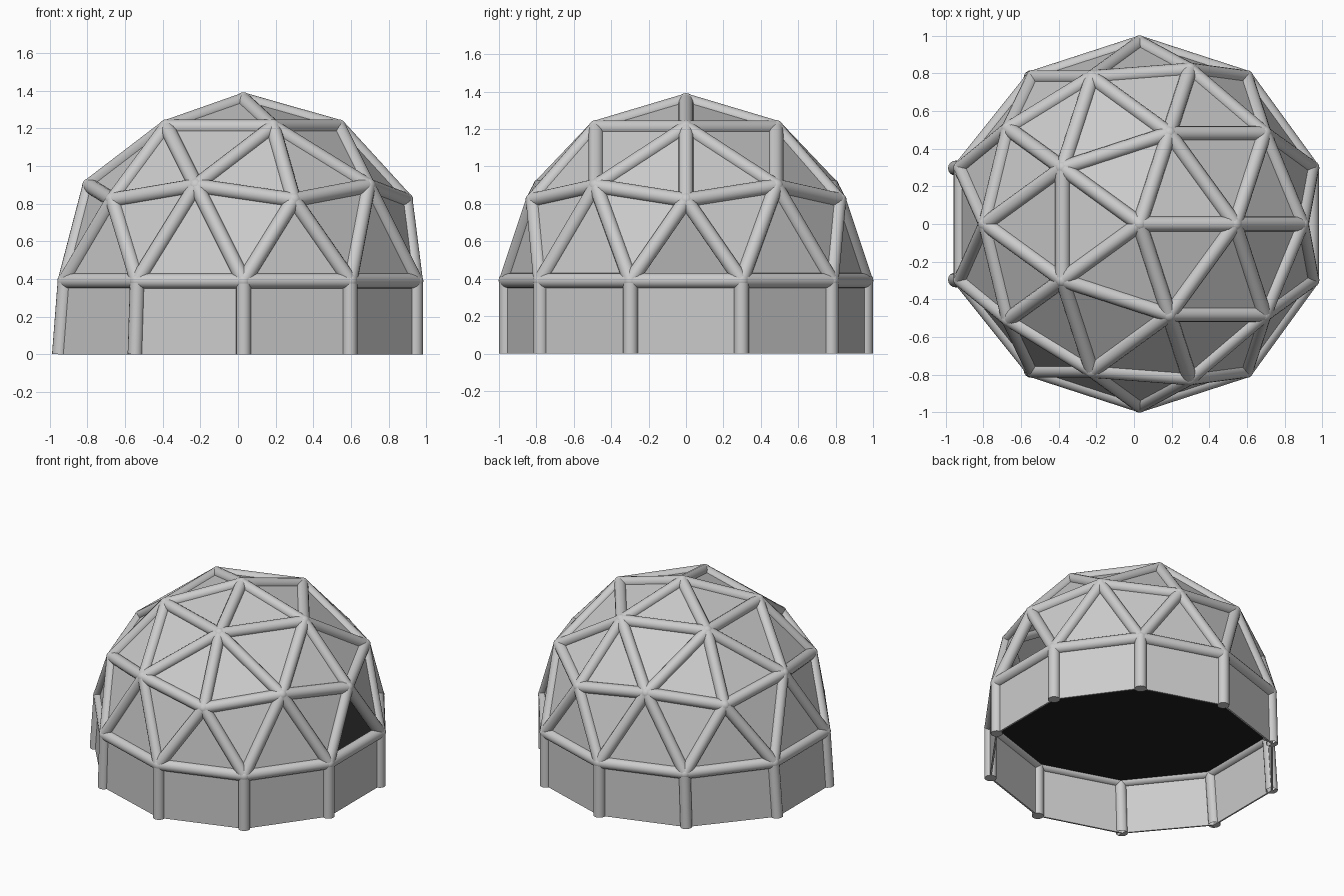
import bpy, bmesh
from mathutils import Vector, Matrix

if "Cube" in bpy.data.objects:
    bpy.data.objects.remove(bpy.data.objects["Cube"])

R, TUBE = 0.96, 0.04            # hub sphere radius, strut radius
C = Vector((0.03, 0, 0.39))     # dome centre


def finish(name, bm, smooth=True):
    bmesh.ops.recalc_face_normals(bm, faces=bm.faces)
    me = bpy.data.meshes.new(name)
    bm.to_mesh(me)
    bm.free()
    ob = bpy.data.objects.new(name, me)
    bpy.context.collection.objects.link(ob)
    if smooth:
        bpy.context.view_layer.objects.active = ob
        ob.select_set(True)
        bpy.ops.object.shade_smooth_by_angle(angle=0.7)
        ob.select_set(False)
    return ob


def tube(bm, a, b, r=TUBE):
    d = b - a
    m = Matrix.Translation((a + b) / 2) @ d.to_track_quat('Z', 'Y').to_matrix().to_4x4()
    bmesh.ops.create_cone(bm, cap_ends=True, segments=16, radius1=r, radius2=r,
                          depth=d.length, matrix=m)


def panels(name, polys):
    bm = bmesh.new()
    for p in polys:
        bm.faces.new([bm.verts.new(v) for v in p])
    ob = finish(name, bm, False)
    s = ob.modifiers.new("thickness", 'SOLIDIFY')
    s.thickness, s.offset = 0.012, 0
    return ob


# two-frequency geodesic layout, upper half only
geo = bmesh.new()
bmesh.ops.create_icosphere(geo, subdivisions=2, radius=R)
bmesh.ops.delete(geo, geom=[v for v in geo.verts if v.co.z < -0.05], context='VERTS')
rim_ids = {v.index for v in geo.verts if abs(v.co.z) < 0.05}
rim = [v for v in geo.verts if abs(v.co.z) < 0.05]
foot = {}
for v in geo.verts:
    far_left = v in rim and v.co.x < -0.85
    base = v.co.copy()
    v.co += C
    if far_left:                # the left wall bay flares outward
        v.co.x -= 0.035
    if v in rim:
        x = base.x + C.x
        if base.x < 0:
            x -= 0.065 if far_left else 0.012
        foot[v] = Vector((x, base.y + C.y, 0))
rim_edges = [e for e in geo.edges if all(v in foot for v in e.verts)]

# struts of the dome
bm = bmesh.new()
for e in geo.edges:
    tube(bm, e.verts[0].co, e.verts[1].co)
finish("dome_struts", bm)

# rounded hubs where struts meet
bm = bmesh.new()
for v in geo.verts:
    bmesh.ops.create_uvsphere(bm, u_segments=16, v_segments=10, radius=TUBE + 0.002,
                              matrix=Matrix.Translation(v.co))
finish("dome_hubs", bm)

# wall posts
bm = bmesh.new()
for v, f in foot.items():
    tube(bm, f, v.co.copy())
bmesh.ops.bisect_plane(bm, geom=bm.verts[:] + bm.edges[:] + bm.faces[:],
                       plane_co=(0, 0, 0), plane_no=(0, 0, 1), clear_inner=True)
finish("wall_posts", bm)

# triangular panels, with the front right-hand (+x) bay left open
tris = []
for f in geo.faces:
    c = f.calc_center_median()
    if c.x > 0.85 and abs(c.y) < 0.05 and c.z < 0.65:
        continue
    tris.append([v.co.copy() for v in f.verts])
panels("dome_panels", tris)

# wall panels
panels("wall_panels", [[e.verts[0].co.copy(), e.verts[1].co.copy(),
                        foot[e.verts[1]], foot[e.verts[0]]] for e in rim_edges])

# dark deck closing the dome at rim level
order = sorted(rim, key=lambda v: -Vector((v.co.x - C.x, v.co.y)).angle_signed(Vector((1, 0))))
deck = panels("deck", [[Vector((v.co.x, v.co.y, 0.385)) for v in order]])
mat = bpy.data.materials.new("dark_deck")
mat.diffuse_color = (0.015, 0.015, 0.015, 1)
mat.use_nodes = True
mat.node_tree.nodes["Principled BSDF"].inputs["Base Color"].default_value = mat.diffuse_color
deck.data.materials.append(mat)
geo.free()
